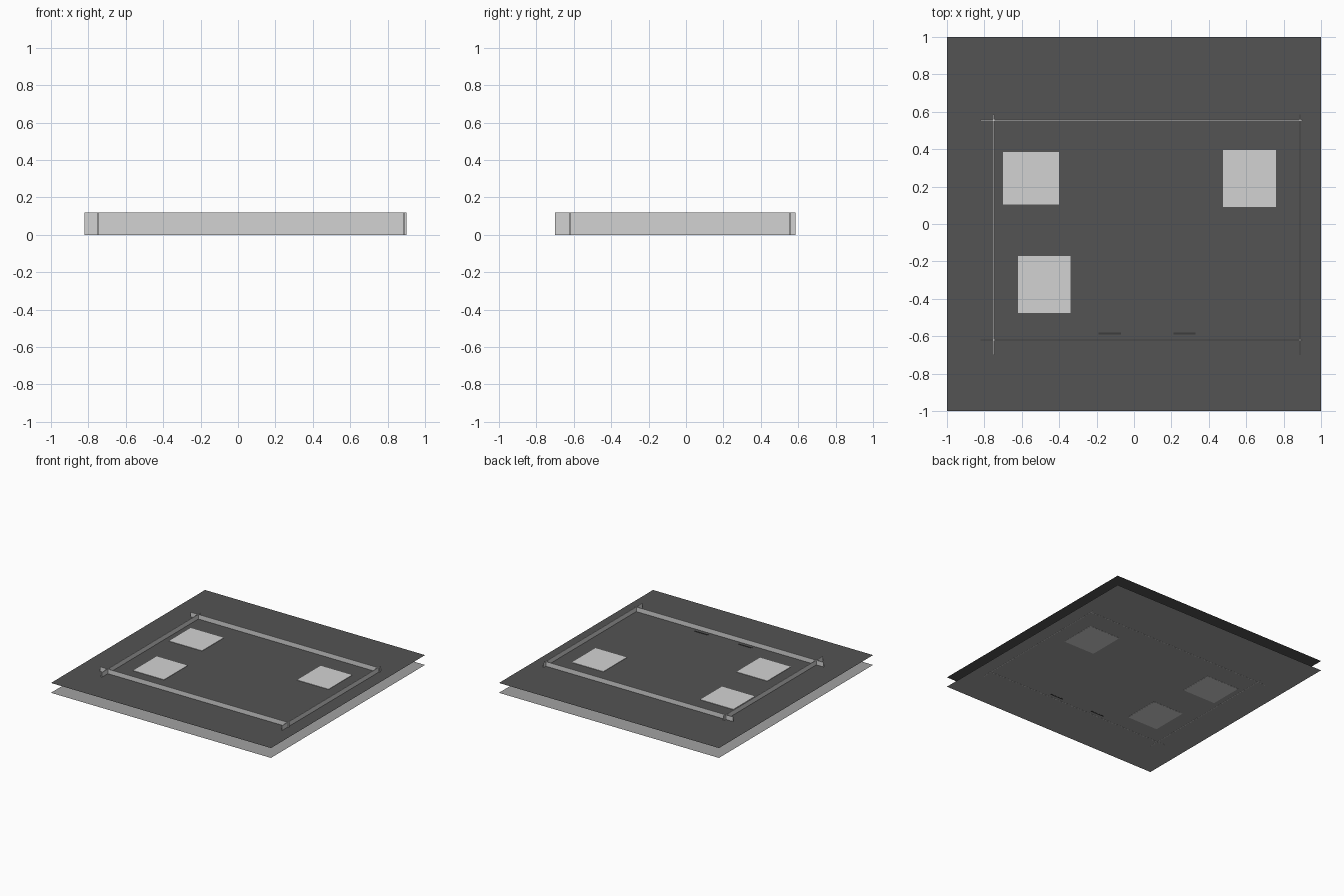
import bpy

if "Cube" in bpy.data.objects:
    bpy.data.objects.remove(bpy.data.objects["Cube"])

def mat(name, v):
    m = bpy.data.materials.new(name)
    m.diffuse_color = (v, v, v, 1)
    m.use_nodes = True
    m.node_tree.nodes["Principled BSDF"].inputs["Base Color"].default_value = m.diffuse_color
    return m

LIGHT = mat("light_grey", 0.65)
MID = mat("mid_grey", 0.36)
DARK = mat("dark_grey", 0.088)
BLACK = mat("charcoal", 0.045)

def box(name, x0, x1, y0, y1, z0, z1, m):
    bpy.ops.mesh.primitive_cube_add(size=1, location=((x0 + x1) / 2, (y0 + y1) / 2, (z0 + z1) / 2))
    o = bpy.context.object
    o.name = name
    o.scale = (x1 - x0, y1 - y0, z1 - z0)
    o.data.materials.append(m)
    bpy.ops.object.transform_apply(location=False, rotation=False, scale=True)
    return o

def sheet(name, z, m):
    bpy.ops.mesh.primitive_plane_add(size=2, location=(0, 0, z))
    o = bpy.context.object
    o.name = name
    o.data.materials.append(m)

# two open square sheets, one above the other
sheet("lower_sheet", 0.001, MID)
sheet("upper_sheet", 0.082, DARK)

# thin walls crossing each other at the corners
H, T = 0.12, 0.003
for name, y in (("front_wall", -0.62), ("back_wall", 0.555)):
    box(name, -0.82, 0.90, y - T, y + T, 0, H, LIGHT)
for name, x in (("left_wall", -0.75), ("right_wall", 0.887)):
    box(name, x - T, x + T, -0.70, 0.585, 0, H, LIGHT)

# square pads passing through both sheets
for i, (x0, x1, y0, y1) in enumerate(((-0.70, -0.40, 0.105, 0.385),
                                      (0.475, 0.76, 0.09, 0.395),
                                      (-0.62, -0.34, -0.475, -0.17))):
    box(f"pad_{i + 1}", x0, x1, y0, y1, 0, 0.085, LIGHT)

# small dark panels beside the front wall
for i, x in enumerate((0.27, -0.13)):
    box(f"small_panel_{i + 1}", x - 0.06, x + 0.06, -0.59, -0.58, 0, 0.085, BLACK)
